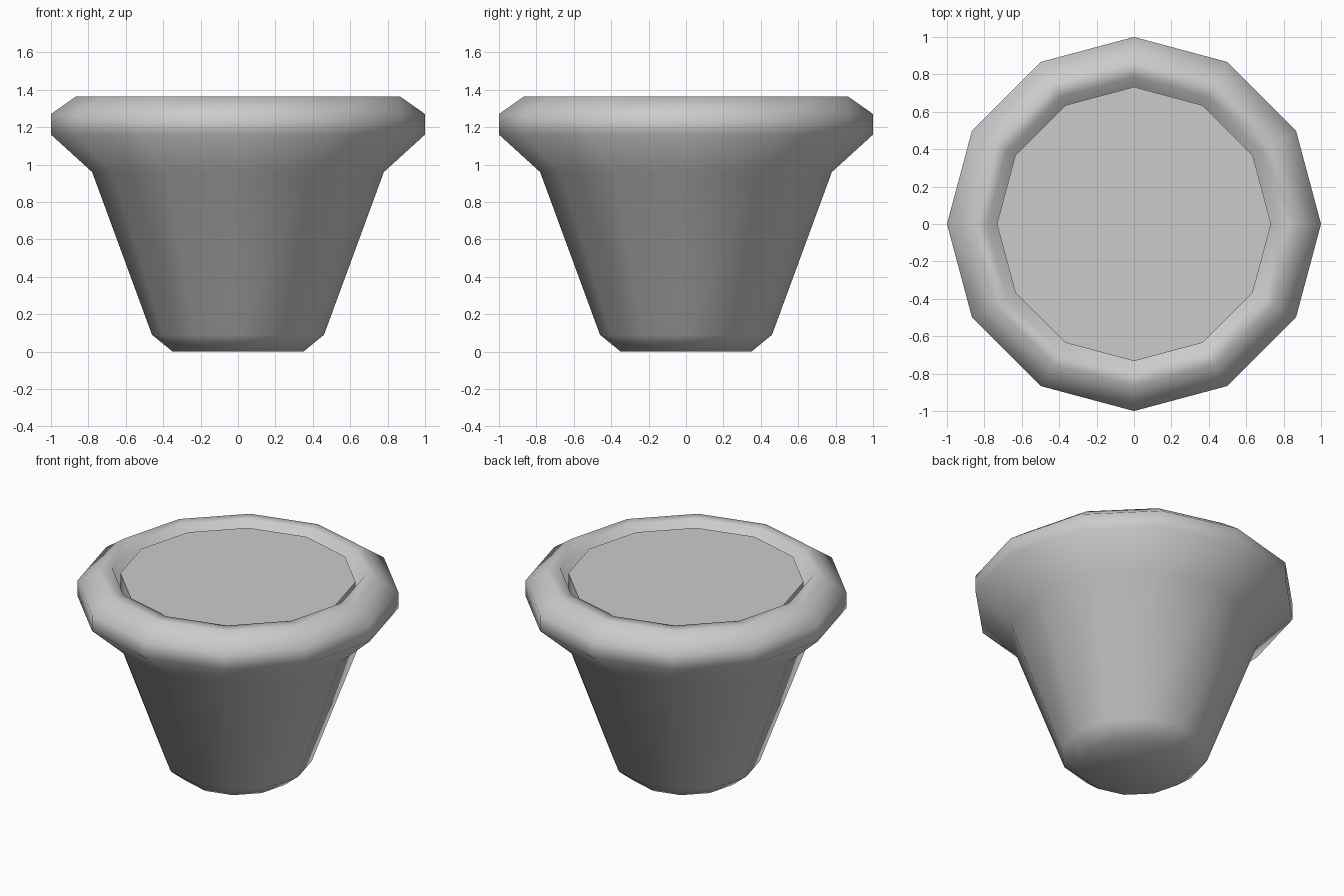
import bpy, bmesh
from math import cos, sin, pi

if "Cube" in bpy.data.objects:
    bpy.data.objects.remove(bpy.data.objects["Cube"])

SIDES = 12


def lathe(name, profile, sharp=False):
    """Revolve an (r, z) profile into a 12-sided solid, capped at both ends."""
    bm = bmesh.new()
    rings = [[bm.verts.new((r * cos(2 * pi * i / SIDES), r * sin(2 * pi * i / SIDES), z))
              for i in range(SIDES)] for r, z in profile]
    for a, b in zip(rings, rings[1:]):
        for i in range(SIDES):
            j = (i + 1) % SIDES
            bm.faces.new((a[i], a[j], b[j], b[i]))
    bm.faces.new(rings[0][::-1])
    bm.faces.new(rings[-1])
    bmesh.ops.recalc_face_normals(bm, faces=bm.faces)
    for f in bm.faces:
        f.smooth = True
    if sharp:
        for e in bm.edges:
            e.smooth = e.calc_face_angle(0) < 0.7
    mesh = bpy.data.meshes.new(name)
    bm.to_mesh(mesh)
    bm.free()
    obj = bpy.data.objects.new(name, mesh)
    bpy.context.collection.objects.link(obj)
    return obj


# Pot: chamfered foot, tapered body, flared rim, inner lip and floor under the soil
lathe("pot", [(0.35, 0), (0.46, 0.09), (0.78, 0.96), (1.0, 1.16), (1.0, 1.27),
              (0.865, 1.365), (0.785, 1.365), (0.71, 1.16)])

# Soil: flat-topped plug just below the rim
lathe("soil", [(0.70, 1.17), (0.733, 1.20), (0.733, 1.33)], sharp=True)
